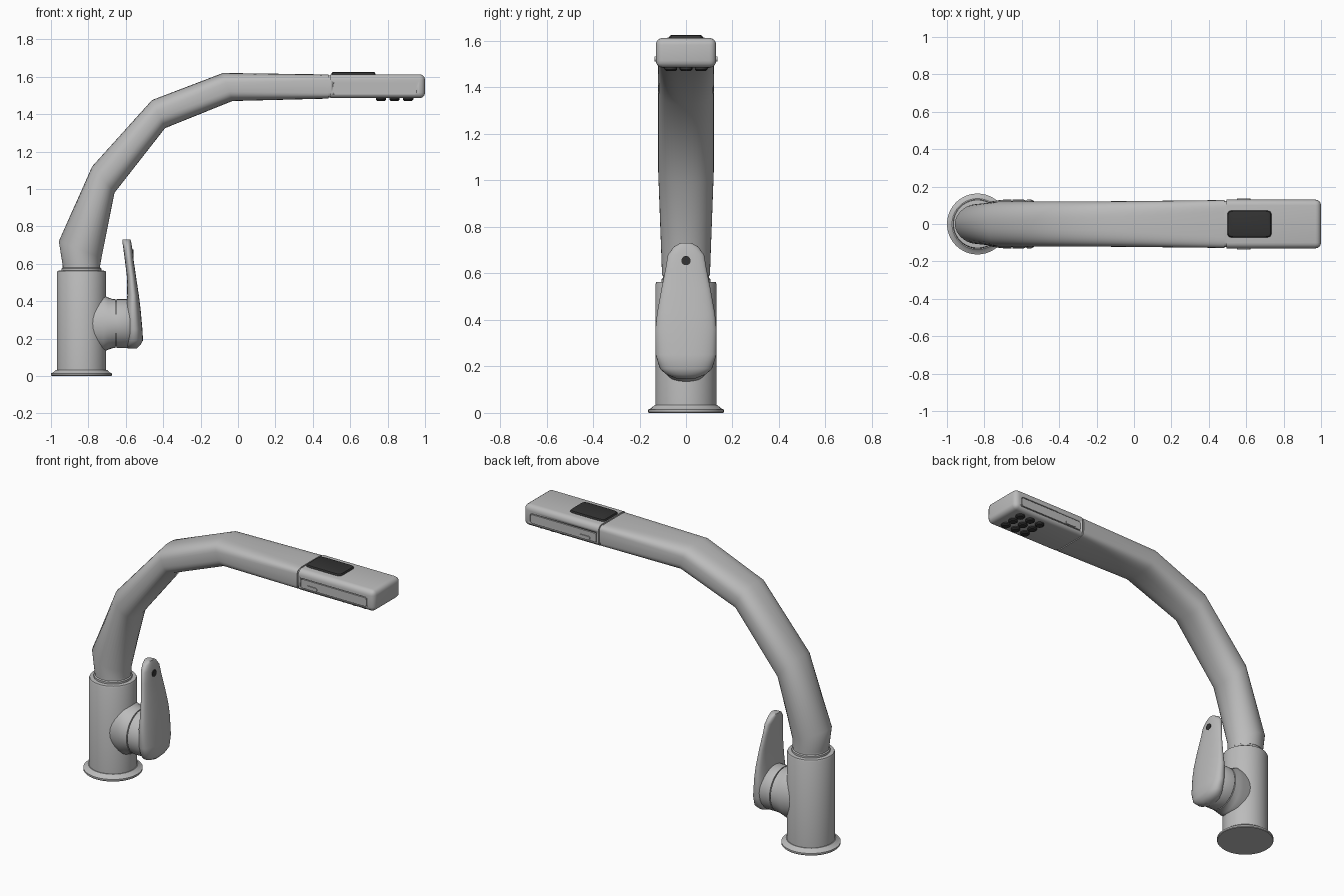
import bpy, bmesh, math
from mathutils import Vector

cube = bpy.data.objects.get("Cube")
if cube:
    bpy.data.objects.remove(cube, do_unlink=True)


def material(name, value):
    m = bpy.data.materials.new(name)
    m.use_nodes = True
    colour = (value, value, value, 1)
    m.diffuse_color = colour
    m.node_tree.nodes["Principled BSDF"].inputs["Base Color"].default_value = colour
    return m


GREY = material("satin grey", 0.5)
BLACK = material("black plastic", 0.033)


def finish(name, bm, mat, angle=35):
    bmesh.ops.recalc_face_normals(bm, faces=bm.faces)
    mesh = bpy.data.meshes.new(name)
    bm.to_mesh(mesh)
    bm.free()
    mesh.materials.append(mat)
    ob = bpy.data.objects.new(name, mesh)
    bpy.context.collection.objects.link(ob)
    bpy.ops.object.select_all(action='DESELECT')
    ob.select_set(True)
    bpy.context.view_layer.objects.active = ob
    bpy.ops.object.shade_smooth_by_angle(angle=math.radians(angle))
    return ob


def loft(name, rings, mat, sides=32, angle=35):
    """Skin over superellipse rings: (centre, half axis u, half axis v, exponent)."""
    bm = bmesh.new()
    loops = []
    for c, u, v, n in rings:
        loop = []
        for i in range(sides):
            a = 2 * math.pi * i / sides
            p, q = math.cos(a), math.sin(a)
            p = math.copysign(abs(p) ** (2 / n), p)
            q = math.copysign(abs(q) ** (2 / n), q)
            loop.append(bm.verts.new(Vector(c) + Vector(u) * p + Vector(v) * q))
        loops.append(loop)
    for a, b in zip(loops, loops[1:]):
        for i in range(sides):
            j = (i + 1) % sides
            bm.faces.new((a[i], a[j], b[j], b[i]))
    bm.faces.new(loops[0])
    bm.faces.new(loops[-1])
    return finish(name, bm, mat, angle)


def upright(name, profile, mat):
    """Round part on the column axis from (radius, height) points."""
    return loft(name, [((-0.837, 0, z), (r, 0, 0), (0, r, 0), 2) for r, z in profile], mat, 40)


def sideways(name, profile, mat, z=0.28):
    """Round part along x from (x, half width, half height) points."""
    return loft(name, [((x, 0, z), (0, w, 0), (0, 0, h), 2) for x, w, h in profile], mat)


def box(name, low, high, mat, bevel, keep, segments=3):
    bm = bmesh.new()
    bmesh.ops.create_cube(bm, size=1)
    for v in bm.verts:
        v.co = Vector([l + (h - l) * (c + 0.5) for l, h, c in zip(low, high, v.co)])
    bmesh.ops.bevel(bm, geom=[e for e in bm.edges if keep(e)], offset=bevel,
                    segments=segments, profile=0.5, affect='EDGES')
    return finish(name, bm, mat)


def along(axis):
    return lambda e: abs(e.verts[0].co[axis] - e.verts[1].co[axis]) > 1e-4


def cut(target, cutter):
    """Subtract the cutter from the target, then drop the cutter."""
    mod = target.modifiers.new("cut", 'BOOLEAN')
    mod.operation = 'DIFFERENCE'
    mod.solver = 'EXACT'
    mod.object = cutter
    bpy.context.view_layer.objects.active = target
    bpy.ops.object.modifier_apply(modifier=mod.name)
    bpy.data.objects.remove(cutter, do_unlink=True)


# Base, column and neck rings
upright("base_flange", [(0.16, 0), (0.163, 0.004), (0.163, 0.014), (0.15, 0.02), (0.136, 0.033)], GREY)
upright("column", [(0.132, 0.015), (0.132, 0.553), (0.128, 0.562), (0.105, 0.564)], GREY)
upright("neck_ring", [(0.106, 0.55), (0.106, 0.575), (0.1, 0.58), (0.1, 0.6)], GREY)

# Bent spout: outer point, inner point, half width, squareness
bends = [
    ((-0.937, 0.59), (-0.737, 0.59), 0.103, 2),
    ((-0.958, 0.72), (-0.73, 0.63), 0.106, 1.85),
    ((-0.78, 1.12), (-0.66, 0.98), 0.12, 2.3),
    ((-0.46, 1.475), (-0.39, 1.325), 0.12, 2.6),
    ((-0.08, 1.62), (-0.03, 1.47), 0.122, 3.2),
    ((0.485, 1.612), (0.485, 1.483), 0.128, 6),
]
rings = []
for outer, inner, width, n in bends:
    o, i = Vector((outer[0], 0, outer[1])), Vector((inner[0], 0, inner[1]))
    rings.append(((o + i) / 2, (o - i) / 2, (0, width, 0), n))
loft("spout", rings, GREY, 40, 50)

# Spray head with its joint
box("head_joint", (0.48, -0.122, 1.489), (0.505, 0.122, 1.606), GREY, 0.025, along(0))
head = box("spray_head", (0.495, -0.13, 1.485), (1.0, 0.13, 1.613), GREY, 0.03,
           lambda e: max(v.co.x for v in e.verts) > 0.6, 4)
loft("top_plate", [((0.617, 0, z), (0.118 - d, 0, 0), (0, 0.073 - d, 0), 9)
                   for z, d in ((1.605, 0), (1.616, 0), (1.623, 0.004), (1.626, 0.012))], BLACK, 48)

# Side panels set in a fine groove, each with a small button
for side, name in ((-1, "right"), (1, "left")):
    def plate(part, low, high, depth, reach, bevel):
        near, far = sorted((side * depth, side * reach))
        return box(name + part, (low[0], near, low[1]), (high[0], far, high[1]),
                   GREY, bevel, along(1))
    cut(head, plate("_cutter", (0.507, 1.505), (0.955, 1.568), 0.122, 0.15, 0.014))
    plate("_side_panel", (0.512, 1.51), (0.95, 1.563), 0.118, 0.13, 0.011)
    plate("_button", (0.55, 1.512), (0.622, 1.534), 0.125, 0.135, 0.01)

# Spray nozzles, three by three
for x in (0.765, 0.837, 0.91):
    for y in (-0.065, 0, 0.065):
        loft("nozzle", [((x, y, z), (r, 0, 0), (0, r, 0), 2)
                        for z, r in ((1.49, 0.027), (1.477, 0.027), (1.471, 0.021))], BLACK, 16)

# Handle socket, joint and lever
sideways("handle_socket", [(-0.82, 0.11, 0.14), (-0.72, 0.128, 0.153), (-0.695, 0.13, 0.14),
                           (-0.67, 0.13, 0.131), (-0.656, 0.13, 0.131)], GREY)
sideways("handle_joint", [(-0.66, 0.123, 0.123), (-0.64, 0.123, 0.123)], GREY)
sideways("handle_hub", [(-0.65, 0.13, 0.131), (-0.59, 0.13, 0.131), (-0.56, 0.115, 0.12)], GREY)
# Lever slices: height, inner x, outer x, half width
slices = [(0.148, -0.59, -0.54, 0.04), (0.165, -0.6, -0.522, 0.085), (0.19, -0.6, -0.508, 0.112),
          (0.25, -0.6, -0.511, 0.131), (0.36, -0.6, -0.521, 0.132), (0.43, -0.592, -0.53, 0.124),
          (0.53, -0.594, -0.545, 0.106), (0.62, -0.605, -0.558, 0.088), (0.68, -0.613, -0.565, 0.078),
          (0.715, -0.618, -0.571, 0.052), (0.73, -0.618, -0.575, 0.025)]
loft("lever", [(((a + b) / 2, 0, z), ((b - a) / 2, 0, 0), (0, w, 0), 2.4)
               for z, a, b, w in slices], GREY, 32, 50)
sideways("lever_dot", [(-0.58, 0.02, 0.02), (-0.558, 0.02, 0.02)], BLACK, 0.655)
